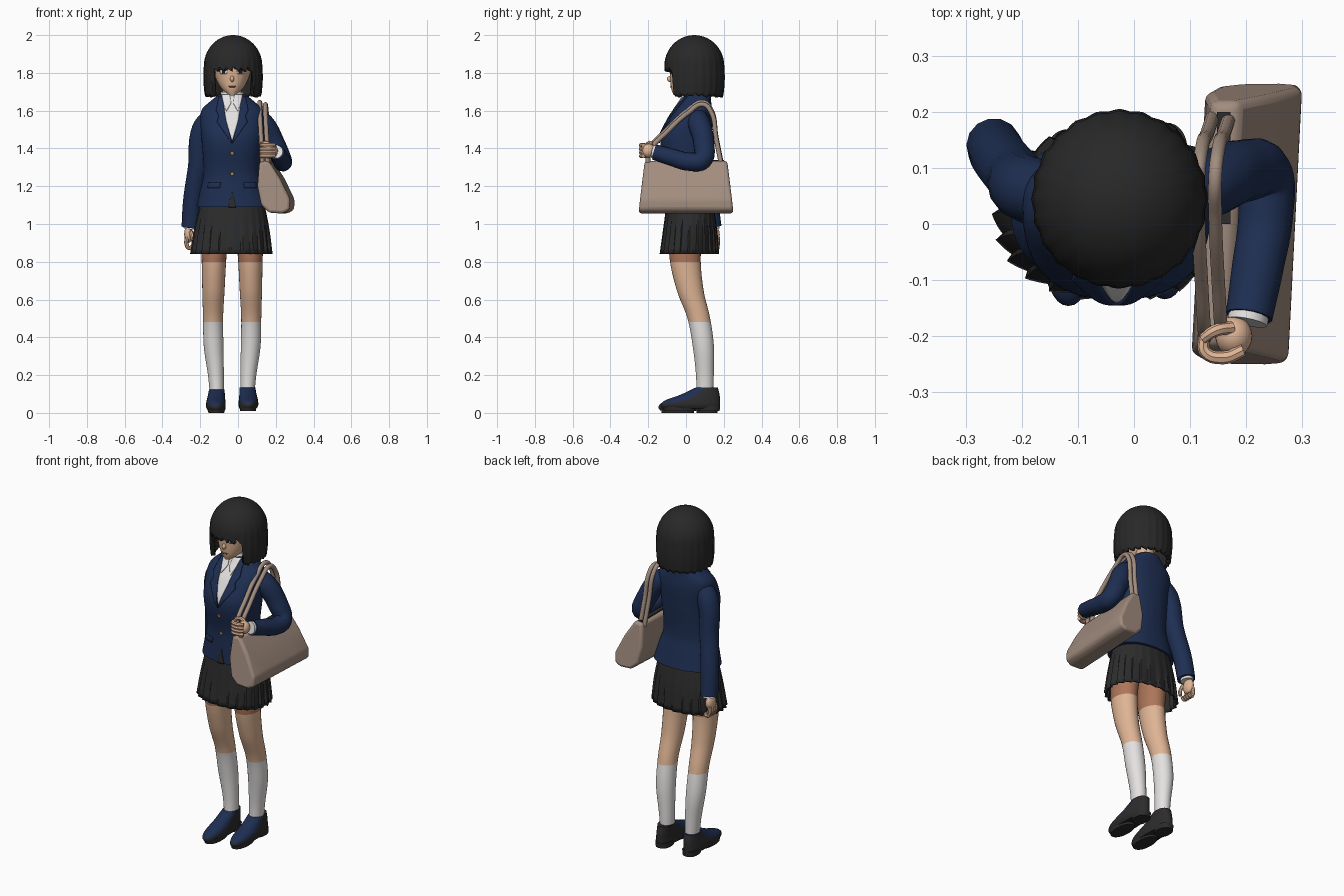
import bpy, bmesh, math, random
from mathutils import Vector

random.seed(4)
if "Cube" in bpy.data.objects:
    bpy.data.objects.remove(bpy.data.objects["Cube"])
MID = -0.031  # body centre line


def material(name, rgb):
    m = bpy.data.materials.new(name)
    m.use_nodes = True
    m.diffuse_color = (*rgb, 1)
    m.node_tree.nodes["Principled BSDF"].inputs["Base Color"].default_value = (*rgb, 1)
    return m


navy = material("navy cloth", (0.013, 0.028, 0.085))
black = material("black hair", (0.021, 0.021, 0.021))
charcoal = material("charcoal cloth", (0.025, 0.025, 0.025))
skin = material("skin", (0.74, 0.46, 0.3))
shade = material("deep skin", (0.42, 0.18, 0.1))
white = material("white cloth", (0.78, 0.76, 0.75))
beige = material("beige leather", (0.36, 0.265, 0.21))
gold = material("gold button", (0.45, 0.25, 0.1))
parts = []


def finish(bm, name, mats, rule=None):
    bmesh.ops.recalc_face_normals(bm, faces=bm.faces)
    if rule:
        bm.normal_update()
        for f in bm.faces:
            f.material_index = rule(f.calc_center_median(), f.normal)
    me = bpy.data.meshes.new(name)
    bm.to_mesh(me)
    bm.free()
    for m in mats:
        me.materials.append(m)
    ob = bpy.data.objects.new(name, me)
    bpy.context.collection.objects.link(ob)
    parts.append(ob)
    return ob


def solidify(ob, thickness, offset):
    mod = ob.modifiers.new("thickness", "SOLIDIFY")
    mod.thickness, mod.offset = thickness, offset


def sample(rings, z):
    """Smoothly interpolated (cx, cy, rx, ry) at height z."""
    i = 0
    while i < len(rings) - 2 and z > rings[i + 1][0]:
        i += 1
    a, b = rings[i], rings[i + 1]
    p, q = rings[max(i - 1, 0)], rings[min(i + 2, len(rings) - 1)]
    h = b[0] - a[0]
    t = (z - a[0]) / h
    out = []
    for k in range(1, 5):
        ma = (b[k] - p[k]) / (b[0] - p[0]) * h
        mb = (q[k] - a[k]) / (q[0] - a[0]) * h
        out.append((2*t**3 - 3*t*t + 1) * a[k] + (t**3 - 2*t*t + t) * ma
                   + (3*t*t - 2*t**3) * b[k] + (t**3 - t*t) * mb)
    return out


def skin_grid(bm, grid):
    n = len(grid[0])
    for a, b in zip(grid, grid[1:]):
        for j in range(n):
            bm.faces.new((a[j], a[(j + 1) % n], b[(j + 1) % n], b[j]))


def loft(name, rings, mats, steps=24, n=40, power=2.0, rule=None, ripple=None, caps=True):
    bm = bmesh.new()
    grid = []
    for s in range(steps + 1):
        z = rings[0][0] + (rings[-1][0] - rings[0][0]) * s / steps
        cx, cy, rx, ry = sample(rings, z)
        row = []
        for j in range(n):
            a = math.tau * j / n
            c, d = math.cos(a), math.sin(a)
            k = ripple(j, 1 - s / steps) if ripple else 1
            row.append(bm.verts.new((cx + k * rx * math.copysign(abs(c) ** (2 / power), c),
                                     cy + k * ry * math.copysign(abs(d) ** (2 / power), d), z)))
        grid.append(row)
    skin_grid(bm, grid)
    if caps:
        bm.faces.new(grid[0])
        bm.faces.new(grid[-1])
    return finish(bm, name, mats, rule)


def patch(name, rings, power, rows, mat, off=0.002, thick=0.005, sub=8, cols=6):
    """Thin plate hugging the front of a loft; rows are (z, x0, x1) from the centre line."""
    bm = bmesh.new()
    grid = []
    for i, (a, b) in enumerate(zip(rows, rows[1:])):
        for s in range(sub + (i == len(rows) - 2)):
            z, x0, x1 = (u + (v - u) * s / sub for u, v in zip(a, b))
            cx, cy, rx, ry = sample(rings, z)
            line = []
            for k in range(cols + 1):
                x = MID + x0 + (x1 - x0) * k / cols
                w = min(abs((x - cx) / rx), 0.99)
                line.append(bm.verts.new((x, cy - ry * (1 - w ** power) ** (1 / power) - off, z)))
            grid.append(line)
    for a, b in zip(grid, grid[1:]):
        for k in range(cols):
            bm.faces.new((a[k], a[k + 1], b[k + 1], b[k]))
    for f in bm.faces:
        f.normal_update()
    ob = finish(bm, name, [mat])
    solidify(ob, thick, 0)


def tube(name, pts, mat, res=5):
    """Round tube through (x, y, z, radius) points."""
    cu = bpy.data.curves.new(name, "CURVE")
    cu.dimensions, cu.bevel_depth, cu.bevel_resolution = "3D", 1, res
    cu.use_fill_caps, cu.resolution_u = True, 8
    sp = cu.splines.new("BEZIER")
    sp.bezier_points.add(len(pts) - 1)
    for bp, p in zip(sp.bezier_points, pts):
        bp.co, bp.radius = p[:3], p[3]
        bp.handle_left_type = bp.handle_right_type = "AUTO"
    cu.materials.append(mat)
    ob = bpy.data.objects.new(name, cu)
    bpy.context.collection.objects.link(ob)
    bpy.ops.object.select_all(action="DESELECT")
    ob.select_set(True)
    bpy.context.view_layer.objects.active = ob
    bpy.ops.object.convert(target="MESH")
    parts.append(bpy.context.view_layer.objects.active)


def ball(name, loc, size, mat):
    bpy.ops.mesh.primitive_uv_sphere_add(segments=20, ring_count=12, radius=1, location=loc)
    ob = bpy.context.object
    ob.name, ob.scale = name, size
    ob.data.materials.append(mat)
    parts.append(ob)


# Legs with long socks, and shoes
leg = [(0.1, 0.05, 0.1, 0.037, 0.045), (0.2, 0.055, 0.1, 0.042, 0.047), (0.35, 0.067, 0.092, 0.052, 0.056),
       (0.5, 0.07, 0.068, 0.053, 0.06), (0.65, 0.068, 0.022, 0.059, 0.071),
       (0.83, 0.065, -0.005, 0.066, 0.083), (1.0, 0.06, 0.01, 0.078, 0.09)]
shoe = [(0.012, 0.052, 0.018, 0.045, 0.15), (0.03, 0.055, 0.015, 0.052, 0.157), (0.055, 0.055, 0.025, 0.051, 0.147),
        (0.085, 0.053, 0.065, 0.046, 0.105), (0.125, 0.05, 0.103, 0.041, 0.058)]
heel = [(0, 0.053, 0.115, 0.041, 0.055), (0.03, 0.053, 0.115, 0.043, 0.058)]
ball_sole = [(0, 0.053, -0.04, 0.042, 0.085), (0.03, 0.053, -0.04, 0.046, 0.09)]
for side, label, lift, back in ((1, "left", 0.01, 0.008), (-1, "right", 0, -0.004)):
    def place(rings):
        return [(z + lift, MID + side * (x - MID), y + back, rx, ry) for z, x, y, rx, ry in rings]
    loft(label + "_leg", [(z, MID + side * (x - MID), y, rx, ry) for z, x, y, rx, ry in leg],
         [white, skin, shade], 45, 28, rule=lambda c, n: (c.z > 0.48) + (c.z > 0.8))
    loft(label + "_shoe", place(shoe), [charcoal, navy], 14, 36, 2.2,
         lambda c, n: int(n.z > 0.3 and c.y < 0.1 and c.z > 0.03))
    loft(label + "_heel", place(heel), [charcoal], 2, 28, 2.4)
    loft(label + "_sole", place(ball_sole), [charcoal], 2, 28, 2.2)

# Pleated skirt
skirt = [(0.842, -0.035, 0.018, 0.212, 0.153), (0.98, -0.033, 0.022, 0.195, 0.14), (1.13, -0.03, 0.02, 0.165, 0.12)]
ob = loft("pleated_skirt", skirt, [charcoal], 10, 120, 2.2, caps=False,
          ripple=lambda j, t: 1 + (0.03 - 0.07 * (j % 5) / 4) * t)
solidify(ob, 0.008, -1)

# Jacket body
P = 2.3
body = [(1.09, -0.027, 0.022, 0.192, 0.137), (1.17, -0.03, 0.016, 0.172, 0.126), (1.27, -0.034, 0.008, 0.148, 0.117),
        (1.45, -0.031, 0.0, 0.162, 0.135), (1.56, -0.031, 0.026, 0.168, 0.115), (1.61, -0.031, 0.041, 0.158, 0.096),
        (1.65, -0.031, 0.053, 0.115, 0.08), (1.685, -0.031, 0.062, 0.072, 0.07)]
loft("jacket_body", body, [navy], 48, 56, P)
patch("shirt_front", body, P, [(1.445, -0.001, 0.001), (1.55, -0.034, 0.034), (1.68, -0.052, 0.052)], white)
patch("jacket_gap", body, P, [(1.088, -0.02, 0.02), (1.17, -0.001, 0.001)], charcoal)
for z in (1.375, 1.265):
    patch("button", body, P, [(z - 0.01, -0.004, 0.004), (z, -0.012, 0.012), (z + 0.01, -0.004, 0.004)],
          gold, 0.006, sub=3)
for s, label in ((1, "left"), (-1, "right")):
    def edge(rows):
        return [(z, s * a, s * b) for z, a, b in rows]
    patch(label + "_lapel", body, P, edge([(1.43, 0.0, 0.004), (1.54, 0.03, 0.08), (1.57, 0.036, 0.07),
                                           (1.6, 0.04, 0.085), (1.675, 0.05, 0.07)]), navy, 0.006, 0.008)
    patch(label + "_pocket_flap", body, P, edge([(1.19, 0.065, 0.13), (1.22, 0.06, 0.125)]), navy, 0.004, sub=3)
    patch(label + "_shirt_collar", body, P, edge([(1.6, 0.028, 0.032), (1.64, 0.006, 0.046),
                                                  (1.684, 0.012, 0.055)]), white, 0.008, 0.006)
loft("collar_band", [(1.65, MID, 0.05, 0.07, 0.07), (1.698, MID, 0.056, 0.06, 0.062)], [white], 4, 32)

# Sleeves, cuffs and hands
tube("right_sleeve", [(-0.14, 0.05, 1.565, 0.055), (-0.185, 0.06, 1.5, 0.06), (-0.212, 0.085, 1.3, 0.053),
                      (-0.24, 0.12, 1.12, 0.051), (-0.25, 0.14, 0.985, 0.049)], navy)
tube("left_sleeve", [(0.075, 0.055, 1.565, 0.055), (0.13, 0.07, 1.53, 0.06), (0.195, 0.095, 1.42, 0.056),
                     (0.232, 0.085, 1.34, 0.052), (0.235, 0.02, 1.33, 0.049), (0.22, -0.08, 1.355, 0.046),
                     (0.205, -0.165, 1.38, 0.042)], navy)
tube("right_cuff", [(-0.25, 0.14, 1.0, 0.036), (-0.253, 0.142, 0.975, 0.036)], white)
tube("left_cuff", [(0.207, -0.15, 1.378, 0.036), (0.202, -0.175, 1.383, 0.036)], white)
ball("right_palm", (-0.262, 0.142, 0.945), (0.023, 0.037, 0.045), skin)
ball("left_palm", (0.178, -0.2, 1.388), (0.033, 0.036, 0.037), skin)
for k in range(4):
    y, z = 0.114 + 0.018 * k, 1.36 + 0.019 * k
    tube("right_finger", [(-0.27, y, 0.93, 0.011), (-0.273, y, 0.895, 0.011), (-0.258, y, 0.872, 0.01),
                          (-0.24, y, 0.885, 0.009)], skin, 2)
    tube("left_finger", [(0.195, -0.225, z, 0.011), (0.16, -0.238, z, 0.012), (0.127, -0.228, z, 0.011),
                         (0.125, -0.2, z, 0.01)], skin, 2)
tube("right_thumb", [(-0.25, 0.115, 0.96, 0.012), (-0.24, 0.1, 0.925, 0.011), (-0.237, 0.105, 0.895, 0.009)], skin, 2)
tube("left_thumb", [(0.175, -0.185, 1.415, 0.012), (0.145, -0.19, 1.43, 0.011), (0.122, -0.205, 1.425, 0.009)], skin, 2)

# Neck, head and face
tube("neck", [(MID, 0.06, 1.63, 0.05), (MID, 0.05, 1.78, 0.05)], skin)
head = [(1.685, MID, -0.045, 0.02, 0.022), (1.715, MID, -0.012, 0.055, 0.066), (1.77, MID, 0.015, 0.086, 0.099),
        (1.85, MID, 0.035, 0.105, 0.12), (1.92, MID, 0.04, 0.09, 0.1), (1.96, MID, 0.045, 0.05, 0.06)]
loft("head", head, [skin], 24, 40)
ball("nose", (MID, -0.083, 1.768), (0.011, 0.018, 0.016), skin)
patch("mouth", head, 2, [(1.724, -0.013, 0.013), (1.729, -0.02, 0.02)], shade, sub=2)
for s, label in ((1, "left"), (-1, "right")):
    x = s * 0.045
    for part, w, lo, hi, mat, off in (("eye_white", 0.02, 1.795, 1.818, white, 0.001),
                                      ("iris", 0.009, 1.796, 1.818, black, 0.003),
                                      ("eyelash", 0.023, 1.816, 1.822, black, 0.004)):
        patch(label + "_" + part, head, 2, [(lo, x - w * 0.8, x + w * 0.8), (hi, x - w, x + w)], mat, off, 0.003, 3)

# Bobbed hair with a fringe
bm = bmesh.new()
N, DOME, FALL = 96, 14, 10
tips = []
for j in range(N):
    front = abs((j / N * 360 - 270 + 180) % 360 - 180) < 44
    base = 1.836 if front else 1.69
    tips.append(base - (0.024 if front else 0.014) * (j % 4) / 3 - random.uniform(0, 0.008))
grid = []
for i in range(DOME + FALL + 1):
    row = []
    for j in range(N):
        a = math.tau * j / N
        if i <= DOME:
            phi = math.pi / 2 * i / DOME
            z, r = 1.84 + 0.16 * math.cos(phi), 0.98 * math.sin(phi)
        else:
            t = (i - DOME) / FALL
            z = 1.84 + (tips[j] - 1.84) * t
            r = 0.98 + 0.03 * math.sin(math.pi * (1.84 - z) / 0.16) - 0.03 * (1.84 - z) / 0.16
        r *= 1 + 0.012 * math.cos(24 * a) * min(1, i / DOME) ** 3
        row.append(bm.verts.new((-0.026 + 0.156 * r * math.cos(a), 0.044 + 0.16 * r * math.sin(a), z)))
    grid.append(row)
skin_grid(bm, grid)
bmesh.ops.remove_doubles(bm, verts=bm.verts, dist=0.0001)
solidify(finish(bm, "bobbed_hair", [black]), 0.022, -1)

# Shoulder bag: slanted section swept front to back
section = [(0.125, 1.33), (0.175, 1.335), (0.235, 1.24), (0.288, 1.13), (0.285, 1.075),
           (0.25, 1.055), (0.175, 1.06), (0.135, 1.1), (0.115, 1.2)]
bm = bmesh.new()
grid = [[bm.verts.new((x + 0.05 * y, y * (1 - 0.5 * max(0, z - 1.08)), z)) for x, z in section]
        for y in (-0.25, -0.12, 0, 0.12, 0.25)]
skin_grid(bm, grid)
bm.faces.new(grid[0])
bm.faces.new(grid[-1])
bag = finish(bm, "bag_body", [beige])
bev = bag.modifiers.new("soft edges", "BEVEL")
bev.width, bev.segments, bev.angle_limit = 0.015, 3, math.radians(25)
bpy.ops.mesh.primitive_cube_add(size=1, location=(0.16, 0.1, 1.334))
opening = bpy.context.object
opening.name, opening.scale = "bag_opening", (0.024, 0.2, 0.008)
opening.data.materials.append(charcoal)
parts.append(opening)
for label, dx, dz in (("inner", 0, 0), ("outer", 0.03, -0.012)):
    tube(label + "_strap", [(x + dx, y, z + dz, 0.0125) for x, y, z in (
        (0.128, -0.2, 1.31), (0.126, -0.195, 1.39), (0.12, -0.1, 1.5), (0.115, 0.01, 1.6), (0.115, 0.09, 1.645),
        (0.12, 0.13, 1.61), (0.13, 0.16, 1.46), (0.14, 0.19, 1.31))], beige, 3)

# Smooth shading with sharp edges kept
bpy.ops.object.select_all(action="DESELECT")
for ob in parts:
    ob.select_set(True)
bpy.context.view_layer.objects.active = parts[0]
bpy.ops.object.shade_smooth_by_angle(angle=math.radians(40))
